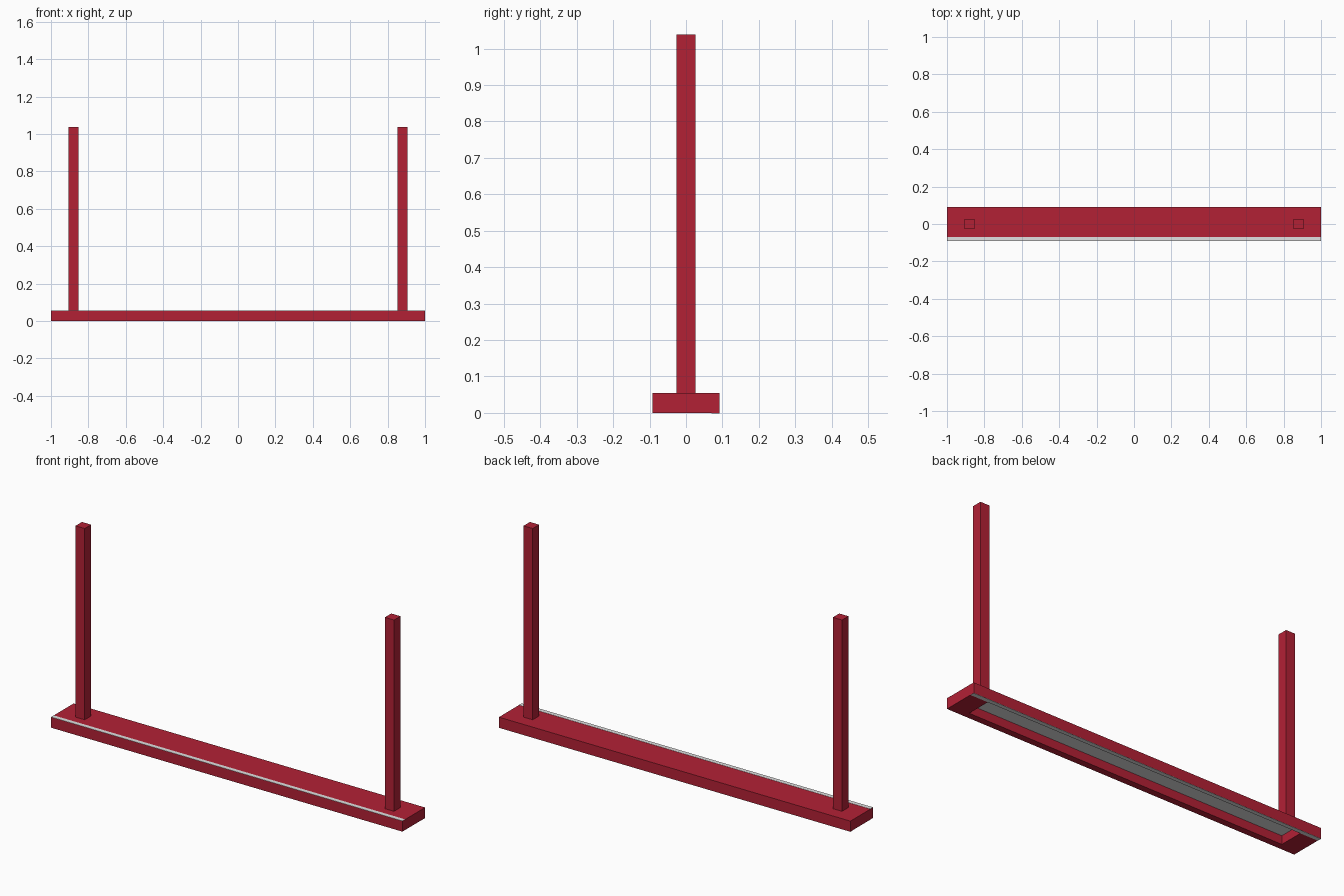
import bpy

if "Cube" in bpy.data.objects:
    bpy.data.objects.remove(bpy.data.objects["Cube"])


def material(name, rgb):
    m = bpy.data.materials.new(name)
    m.diffuse_color = (*rgb, 1)
    m.use_nodes = True
    m.node_tree.nodes["Principled BSDF"].inputs["Base Color"].default_value = m.diffuse_color
    return m


red = material("red paint", (0.45, 0.015, 0.036))
white = material("off white", (0.75, 0.75, 0.75))


def box(name, lo, hi, mat):
    """Axis-aligned box from its low and high corners."""
    x0, y0, z0 = lo
    x1, y1, z1 = hi
    verts = [(x, y, z) for z in (z0, z1) for x, y in
             ((x0, y0), (x1, y0), (x1, y1), (x0, y1))]
    faces = [(3, 2, 1, 0), (4, 5, 6, 7), (0, 1, 5, 4),
             (1, 2, 6, 5), (2, 3, 7, 6), (3, 0, 4, 7)]
    mesh = bpy.data.meshes.new(name)
    mesh.from_pydata(verts, [], faces)
    mesh.materials.append(mat)
    ob = bpy.data.objects.new(name, mesh)
    bpy.context.collection.objects.link(ob)
    return ob


# Base beam, hollowed from below
base = box("base_beam", (-1, -0.092, 0), (1, 0.092, 0.054), red)
cutter = box("base_cutter", (-0.9, -0.058, -0.02), (0.9, 0.07, 0.046), red)
cutter.hide_render = True
cutter.hide_viewport = True
cut = base.modifiers.new("hollow", 'BOOLEAN')
cut.operation = 'DIFFERENCE'
cut.solver = 'EXACT'
cut.object = cutter

# Pale lining of the hollow, and pale strips on the top front and bottom back
box("hollow_lining", (-0.9, -0.058, 0.044), (0.9, 0.07, 0.046), white)
box("top_front_strip", (-1, -0.092, 0.0535), (1, -0.07, 0.055), white)
box("bottom_back_strip", (-1, 0.07, -0.001), (1, 0.092, 0.0005), white)

# Upright posts
for side, name in ((-1, "left_post"), (1, "right_post")):
    cx = side * 0.88
    box(name, (cx - 0.026, -0.026, 0.054), (cx + 0.026, 0.026, 1.038), red)
